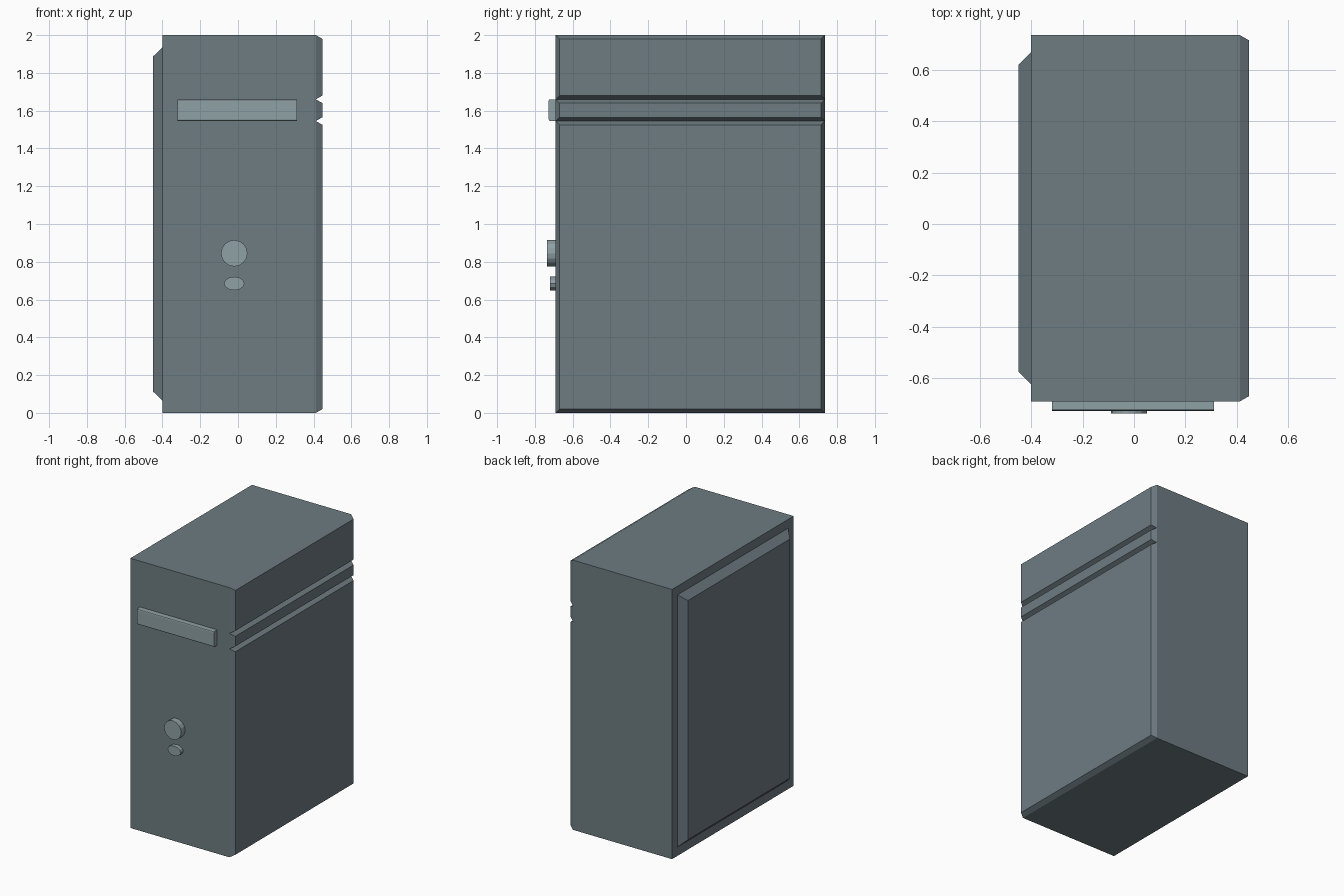
import bpy, bmesh, math

if "Cube" in bpy.data.objects:
    bpy.data.objects.remove(bpy.data.objects["Cube"])


def material(name, rgb):
    m = bpy.data.materials.new(name)
    m.diffuse_color = (*rgb, 1)
    m.use_nodes = True
    m.node_tree.nodes["Principled BSDF"].inputs["Base Color"].default_value = m.diffuse_color
    return m


CASE = material("slate_grey", (0.155, 0.200, 0.222))
TRIM = material("pale_grey", (0.275, 0.355, 0.378))


def finish(name, bm, mat):
    bmesh.ops.recalc_face_normals(bm, faces=bm.faces)
    me = bpy.data.meshes.new(name)
    bm.to_mesh(me)
    bm.free()
    me.materials.append(mat)
    ob = bpy.data.objects.new(name, me)
    bpy.context.collection.objects.link(ob)
    return ob


def box(name, x, y, z, mat):
    bm = bmesh.new()
    bmesh.ops.create_cube(bm, size=1)
    for v in bm.verts:
        for i, (lo, hi) in enumerate((x, y, z)):
            v.co[i] = hi if v.co[i] > 0 else lo
    return finish(name, bm, mat)


def raised_panel(name, x0, x1, y, z, inset_y, inset_z, mat):
    """Block growing from x0 to x1 whose outer face is inset all round."""
    ob = box(name, (min(x0, x1), max(x0, x1)), y, z, mat)
    for v in ob.data.vertices:
        if abs(v.co.x - x1) < 1e-5:
            v.co.y += inset_y if v.co.y < 0 else -inset_y
            v.co.z += inset_z if v.co.z < sum(z) / 2 else -inset_z
    return ob


def button(name, centre, rx, rz, y_front, sides):
    bm = bmesh.new()
    bmesh.ops.create_cone(bm, cap_ends=True, segments=sides, radius1=1, radius2=1, depth=1)
    for v in bm.verts:
        a, b, c = v.co
        v.co = (centre[0] + a * rx, y_front if c > 0 else -0.685, centre[1] + b * rz)
    return finish(name, bm, TRIM)


# Main case
DEPTH = (-0.69, 0.735)
box("case_body", (-0.40, 0.412), DEPTH, (0, 2), CASE)

# Right side: three bevelled panels separated by V grooves
for name, z in (("lower_side_panel", (0, 1.545)),
                ("side_strip", (1.545, 1.66)),
                ("upper_side_panel", (1.66, 2.0))):
    raised_panel(name, 0.412, 0.447, DEPTH, z, 0.02, 0.02, CASE)

# Left side: one large sloped-edge cover
raised_panel("left_cover", -0.40, -0.45, (-0.625, 0.67), (0.065, 1.935), 0.05, 0.048, CASE)

# Drive front with softened long edges
drive = box("drive_front", (-0.32, 0.312), (-0.727, -0.685), (1.545, 1.66), TRIM)
bm = bmesh.new()
bm.from_mesh(drive.data)
edges = [e for e in bm.edges
         if all(v.co.y < -0.72 for v in e.verts) and abs(e.verts[0].co.x - e.verts[1].co.x) > 0.1]
bmesh.ops.bevel(bm, geom=edges, offset=0.008, segments=2, profile=0.5, affect='EDGES')
bm.to_mesh(drive.data)
bm.free()

# Power and reset buttons
button("power_button", (-0.02, 0.845), 0.07, 0.07, -0.737, 16)
button("reset_button", (-0.02, 0.685), 0.054, 0.036, -0.72, 12)
